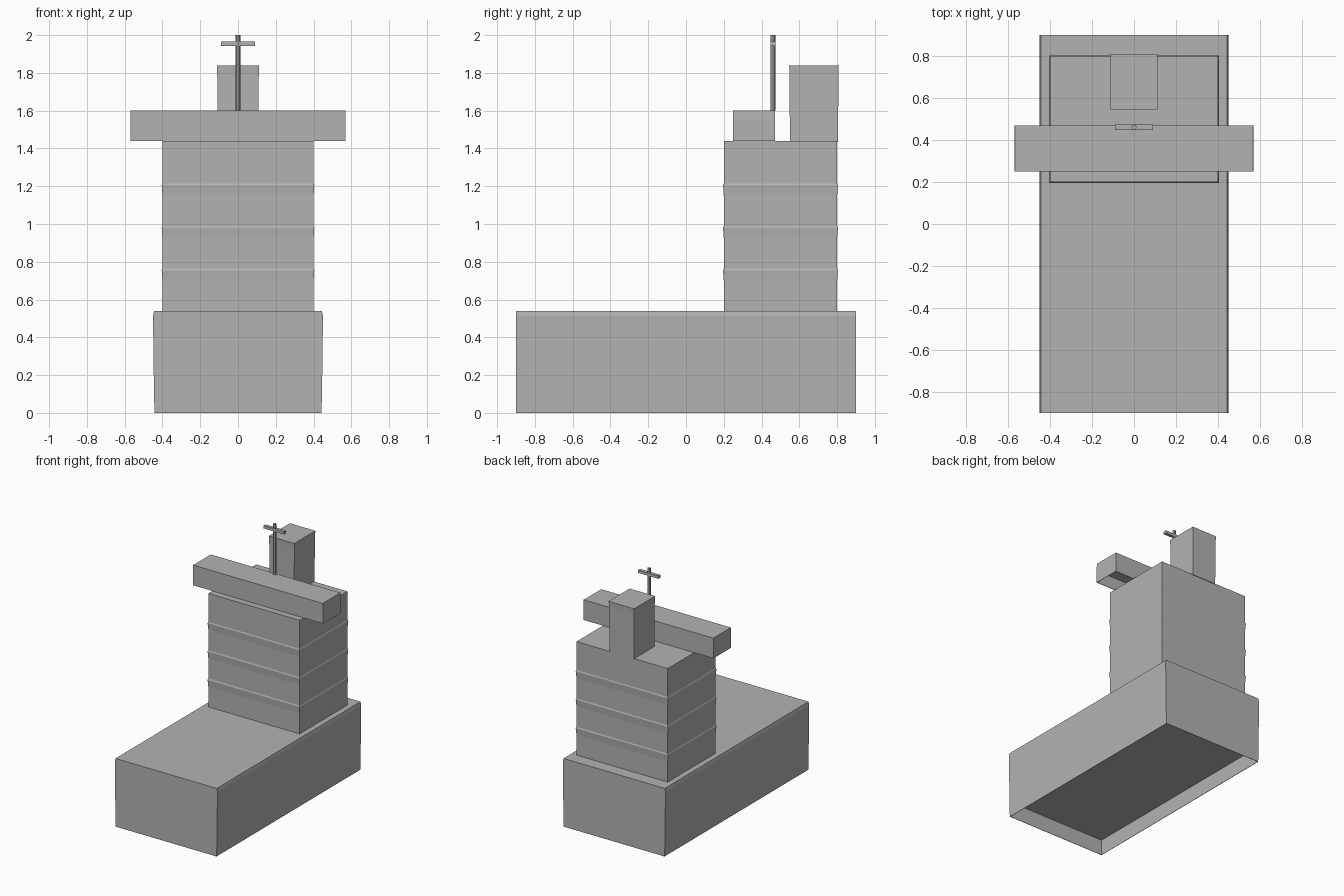
import bpy, bmesh, math

if "Cube" in bpy.data.objects:
    bpy.data.objects.remove(bpy.data.objects["Cube"])

grey = bpy.data.materials.new("plain grey")
grey.diffuse_color = (0.45, 0.45, 0.45, 1)
grey.use_nodes = True
grey.node_tree.nodes["Principled BSDF"].inputs["Base Color"].default_value = grey.diffuse_color


def finish(name, bm):
    mesh = bpy.data.meshes.new(name)
    bm.to_mesh(mesh)
    bm.free()
    mesh.materials.append(grey)
    ob = bpy.data.objects.new(name, mesh)
    bpy.context.collection.objects.link(ob)
    return ob


def stack(name, hx, y0, y1, rings, ceiling=None):
    """Rectangular block lofted through rings of (z, x offset, y offset).
    The bottom is open with a raised ceiling if one is given."""
    bm = bmesh.new()

    def ring(z, dx, dy):
        return [bm.verts.new((x, y, z)) for x, y in (
            (-hx - dx, y0 - dy), (hx + dx, y0 - dy),
            (hx + dx, y1 + dy), (-hx - dx, y1 + dy))]

    loops = [ring(*r) for r in rings]
    for a, b in zip(loops, loops[1:]):
        for i in range(4):
            j = (i + 1) % 4
            bm.faces.new((a[i], a[j], b[j], b[i]))
    bm.faces.new(loops[-1])
    if ceiling is None:
        bm.faces.new(loops[0][::-1])
    else:
        # thin inner walls up to the recessed ceiling
        inner = ring(rings[0][0], rings[0][1] - 0.003, rings[0][2] - 0.003)
        roof = ring(ceiling, rings[0][1] - 0.003, rings[0][2] - 0.003)
        for i in range(4):
            j = (i + 1) % 4
            bm.faces.new((loops[0][j], loops[0][i], inner[i], inner[j]))
            bm.faces.new((inner[j], inner[i], roof[i], roof[j]))
        bm.faces.new(roof[::-1])
    return finish(name, bm)


# Long base, open underneath, with slightly leaning sides
stack("base", 0.45, -0.9, 0.9,
      [(0, -0.008, 0), (0.12, -0.005, 0), (0.515, 0, 0), (0.54, -0.006, 0)], 0.125)

# Tower of four tiers, each flaring a little at its top
tiers = []
for i in range(4):
    z = 0.54 + 0.225 * i
    tiers += [(z, 0, 0), (z + 0.16, 0, 0), (z + 0.215, 0.004, 0.004)]
tiers[-1] = (1.44, 0, 0)
stack("tower", 0.4, 0.2, 0.8, tiers)

# Wide bridge across the tower, hollow underneath
stack("bridge", 0.57, 0.25, 0.47,
      [(1.44, 0, 0), (1.55, 0, 0), (1.60, -0.002, 0)], 1.54)

# Funnel, slightly wider at the top
stack("funnel", 0.11, 0.55, 0.805,
      [(1.435, -0.003, 0), (1.80, 0, 0.002), (1.84, 0.002, 0.004)])

# Mast and its crossbar
bm = bmesh.new()
bmesh.ops.create_cone(bm, cap_ends=True, segments=8, radius1=0.013,
                      radius2=0.013, depth=0.4)
finish("mast", bm).location = (0, 0.46, 1.8)
stack("crossbar", 0.09, 0.448, 0.473, [(1.943, 0, 0), (1.965, 0, 0)])
